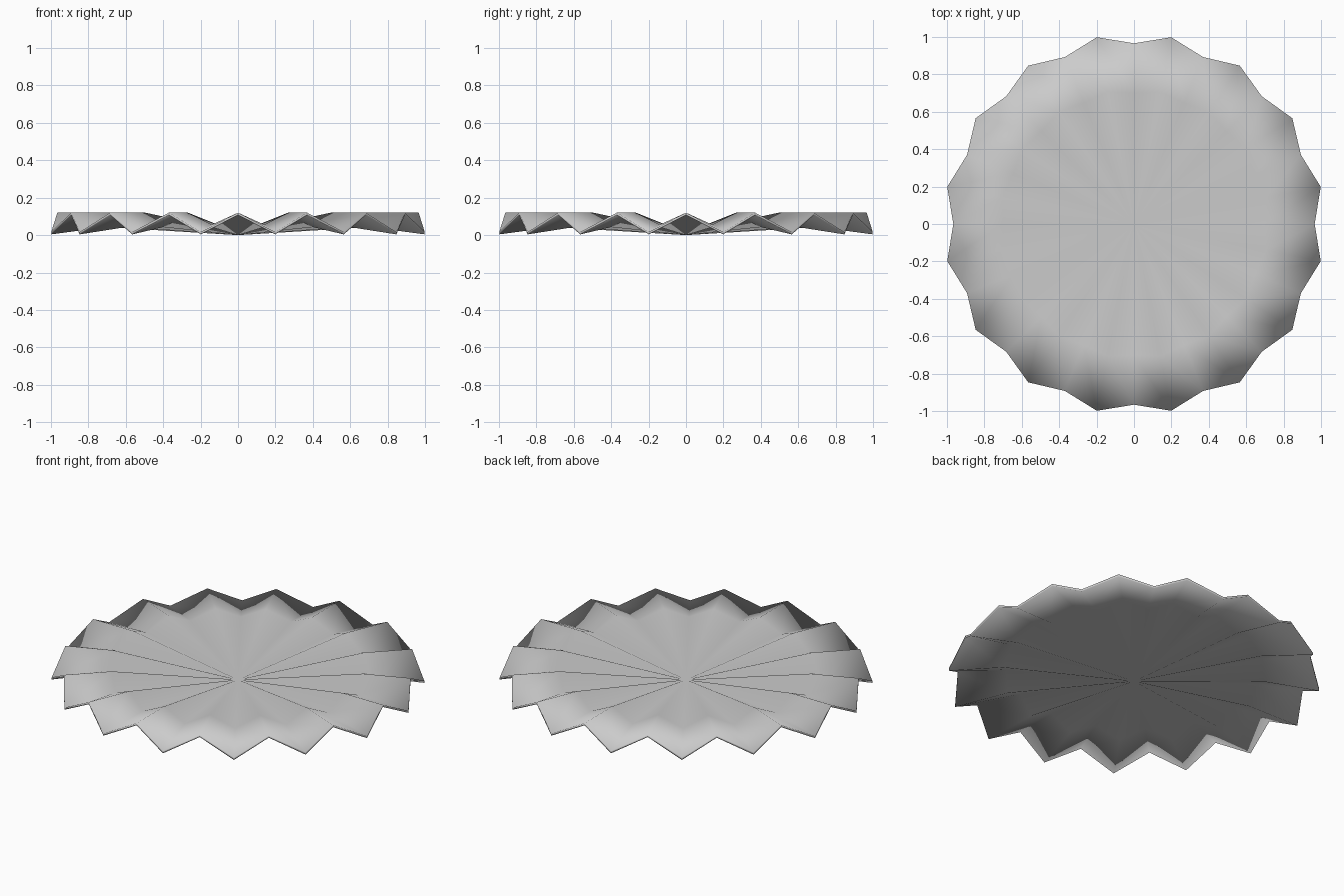
import bpy, bmesh
from math import cos, sin, pi

if "Cube" in bpy.data.objects:
    bpy.data.objects.remove(bpy.data.objects["Cube"])

PLEATS = 16
THICK = 0.013
# underside profile points (radius, height) for ridge and valley spokes
RIDGE = [(0.70, 0.107), (0.966, 0.107)]
VALLEY = [(0.72, 0.043), (1.018, 0.004)]

bm = bmesh.new()
N = PLEATS * 2


def sheet(dz):
    """One pleated layer: a centre point and two zigzag rings."""
    centre = bm.verts.new((0, 0, dz))
    rings = []
    for k in range(2):
        ring = []
        for i in range(N):
            r, z = (VALLEY if i % 2 else RIDGE)[k]
            a = 2 * pi * i / N
            ring.append(bm.verts.new((r * cos(a), r * sin(a), z + dz)))
        rings.append(ring)
    inner, outer = rings
    for i in range(N):
        j = (i + 1) % N
        bm.faces.new((centre, inner[i], inner[j]))
        bm.faces.new((inner[i], outer[i], outer[j], inner[j]))
    return outer


# top and bottom layers joined by a thin rim
bottom = sheet(0.0)
top = sheet(THICK)
for i in range(N):
    j = (i + 1) % N
    bm.faces.new((bottom[i], bottom[j], top[j], top[i]))
bmesh.ops.recalc_face_normals(bm, faces=bm.faces[:])
for f in bm.faces:
    f.smooth = True

mesh = bpy.data.meshes.new("pleated_dish")
bm.to_mesh(mesh)
bm.free()
dish = bpy.data.objects.new("pleated_dish", mesh)
bpy.context.collection.objects.link(dish)
